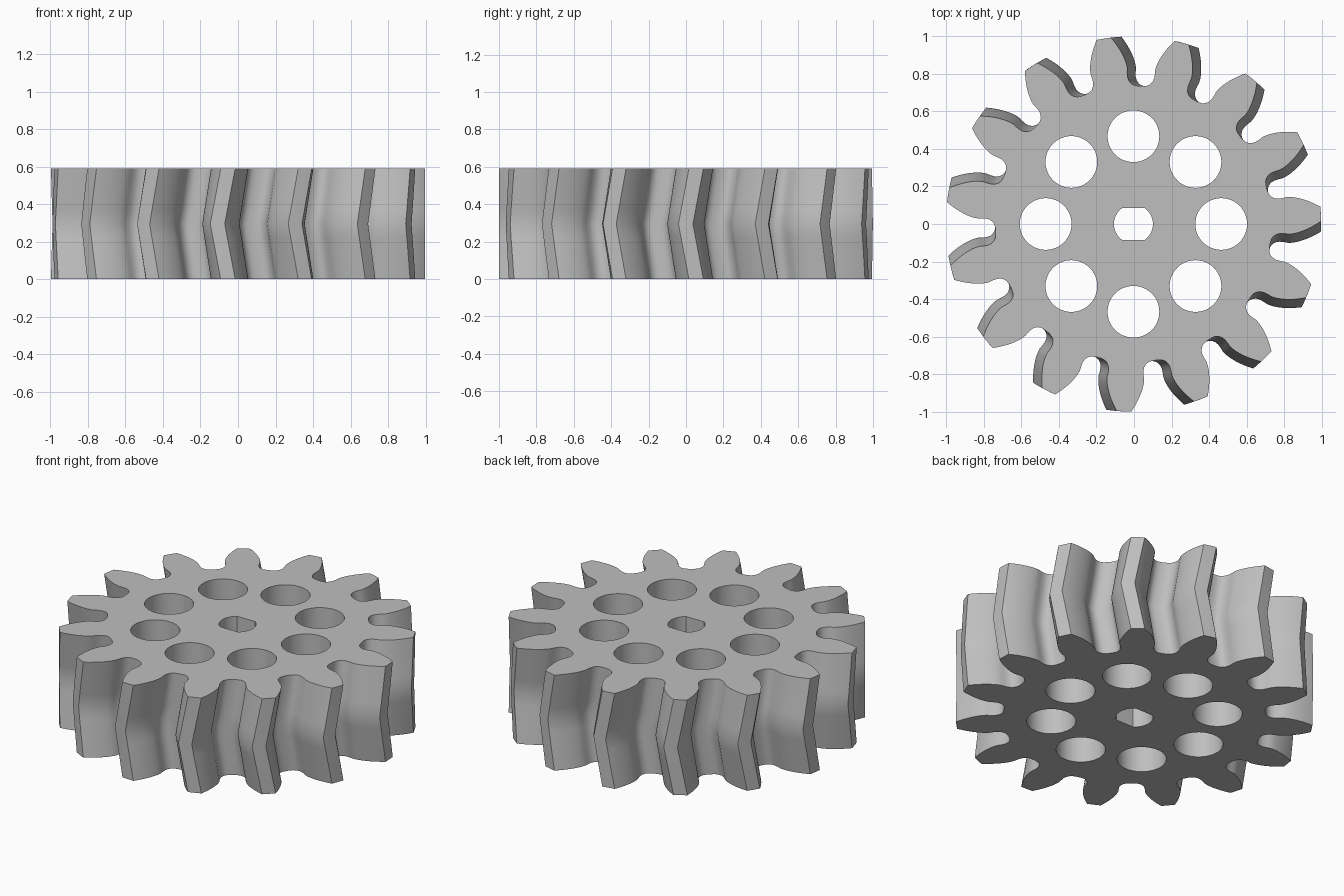
import bpy, bmesh, math
from math import sin, cos, tan, acos, radians, pi

if "Cube" in bpy.data.objects:
    bpy.data.objects.remove(bpy.data.objects["Cube"])

TEETH = 15
HEIGHT = 0.59
TIP = 1.001
MODULE = 2 * TIP / (TEETH + 2)
PITCH = MODULE * TEETH / 2
BASE = PITCH * cos(radians(20))
TWIST = radians(-3.2)      # chevron swing at mid height
PHASE = radians(3.1)       # first tooth on the end faces


def involute(a):
    return tan(a) - a


def half_angle(r):
    """Half the tooth's angular width at radius r on the involute flank."""
    return pi / (2 * TEETH) + involute(radians(20)) - involute(acos(min(1, BASE / r)))


def gear_profile():
    # one flank from valley to tip, then mirrored for each tooth
    flank = [(r, radians(a)) for r, a in
             [(0.737, 10.6), (0.741, 9.2), (0.75, 8.1), (0.766, 7.2), (0.785, 6.8), (0.81, 6.75)]]
    steps = 9
    for i in range(steps + 1):
        r = BASE + (TIP - BASE) * i / steps
        flank.append((r, half_angle(r)))
    points = []
    for k in range(TEETH):
        mid = PHASE + k * 2 * pi / TEETH
        points += [(r, mid - a) for r, a in flank]
        points.append((TIP, mid))
        points += [(r, mid + a) for r, a in reversed(flank)]
        points.append((0.736, mid + pi / TEETH))
    return points


def circle(cx, cy, radius, sides=48):
    return [(cx + radius * cos(2 * pi * i / sides), cy + radius * sin(2 * pi * i / sides))
            for i in range(sides)]


def double_flat_hole(radius, flat):
    # round bore with two flats
    a = math.asin(flat / radius)
    arc = [-a + 2 * a * i / 16 for i in range(17)]
    return [(radius * cos(t + s), radius * sin(t + s)) for s in (0, pi) for t in arc]


def wall(bm, loops):
    """Stack closed loops into a wall; return the end edges."""
    rings = [[bm.verts.new(p) for p in loop] for loop in loops]
    n = len(rings[0])
    for low, high in zip(rings, rings[1:]):
        for i in range(n):
            j = (i + 1) % n
            bm.faces.new((low[i], low[j], high[j], high[i]))
    return [[bm.edges.get((ring[i], ring[(i + 1) % n])) for i in range(n)]
            for ring in (rings[0], rings[-1])]


bm = bmesh.new()
ends = [[], []]

# toothed rim, twisted one way and back
outline = gear_profile()
layers = []
for z in range(9):
    f = z / 8
    turn = TWIST * (1 - abs(2 * f - 1))
    layers.append([(r * cos(a + turn), r * sin(a + turn), HEIGHT * f) for r, a in outline])
walls = [wall(bm, layers)]

# ring of round holes and the central bore
holes = [circle(0.468 * cos(k * pi / 4), 0.468 * sin(k * pi / 4), 0.138) for k in range(8)]
holes.append(double_flat_hole(0.104, 0.084))
for hole in holes:
    walls.append(wall(bm, [[(x, y, z) for x, y in hole] for z in (0, HEIGHT)]))

# flat end faces around the holes
for end in (0, 1):
    edges = [e for w in walls for e in w[end]]
    bmesh.ops.triangle_fill(bm, use_beauty=True, use_dissolve=False, edges=edges,
                            normal=(0, 0, 1 if end else -1))
bmesh.ops.recalc_face_normals(bm, faces=bm.faces[:])

mesh = bpy.data.meshes.new("herringbone_gear")
bm.to_mesh(mesh)
bm.free()
gear = bpy.data.objects.new("herringbone_gear", mesh)
bpy.context.collection.objects.link(gear)
gear.location.x = -0.003

# grey material
grey = bpy.data.materials.new("plain_grey")
grey.use_nodes = True
colour = (0.52, 0.52, 0.52, 1)
grey.diffuse_color = colour
grey.node_tree.nodes["Principled BSDF"].inputs["Base Color"].default_value = colour
mesh.materials.append(grey)

bpy.ops.object.select_all(action="DESELECT")
gear.select_set(True)
bpy.context.view_layer.objects.active = gear
bpy.ops.object.shade_smooth_by_angle(angle=radians(30))
